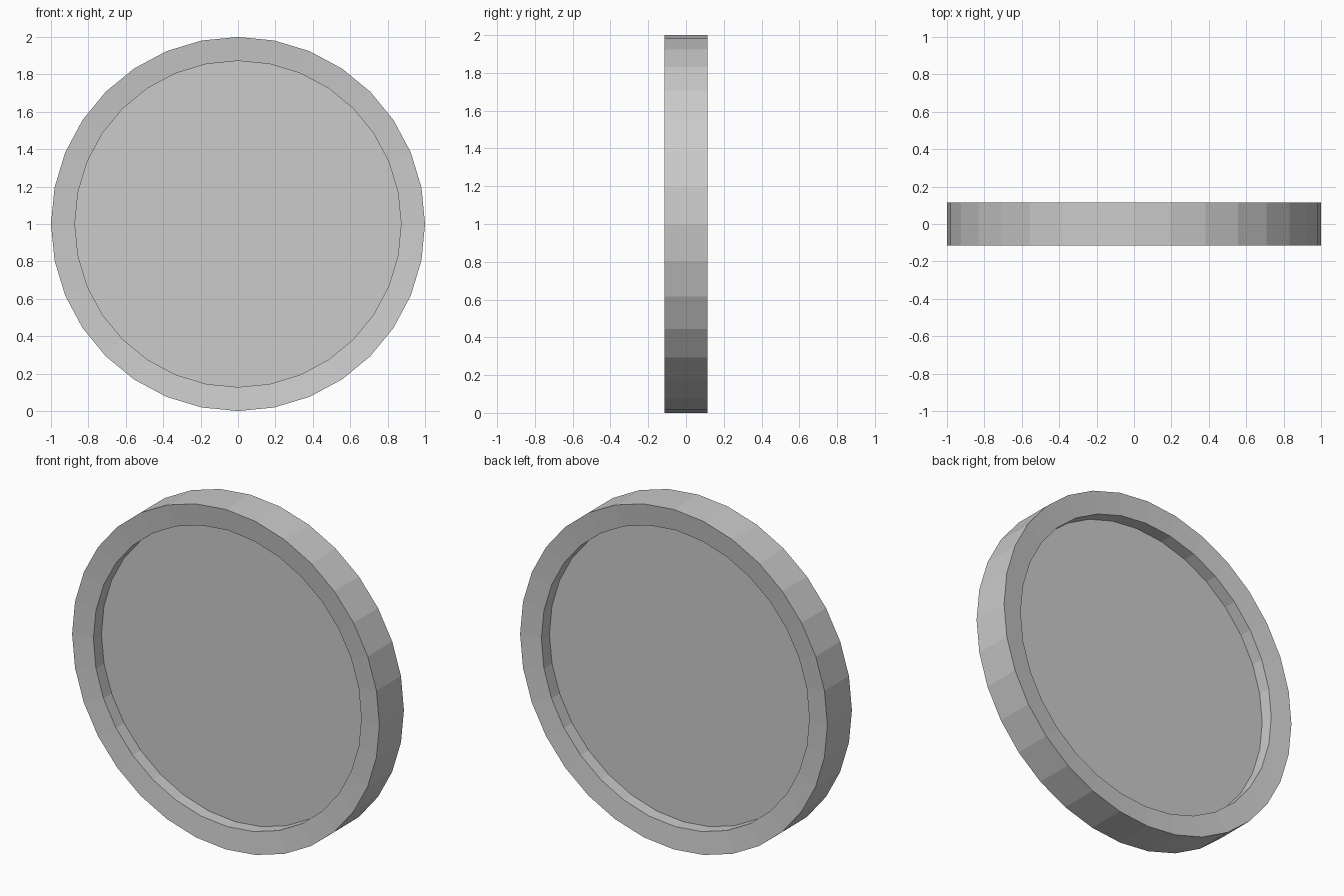
import bpy, bmesh
from math import cos, sin, tau

if "Cube" in bpy.data.objects:
    bpy.data.objects.remove(bpy.data.objects["Cube"])

SEGMENTS = 32

# Half profile from front floor over the rim to back floor: (radius, y)
half = [(0.872, -0.024), (0.872, -0.099), (1.0, -0.114)]
profile = half + [(r, -y) for r, y in reversed(half)]

bm = bmesh.new()

# One ring of vertices per profile point
rings = [[bm.verts.new((r * cos(tau * i / SEGMENTS), y, 1 + r * sin(tau * i / SEGMENTS)))
          for i in range(SEGMENTS)] for r, y in profile]

# Rim: recess walls, dished rim faces and outer edge
for a, b in zip(rings, rings[1:]):
    for i in range(SEGMENTS):
        j = (i + 1) % SEGMENTS
        bm.faces.new((a[i], a[j], b[j], b[i]))

# Recessed flat faces, front and back
bm.faces.new(rings[0])
bm.faces.new(rings[-1])
bmesh.ops.recalc_face_normals(bm, faces=bm.faces)

mesh = bpy.data.meshes.new("rimmed_disc")
bm.to_mesh(mesh)
bm.free()
bpy.context.collection.objects.link(bpy.data.objects.new("rimmed_disc", mesh))
